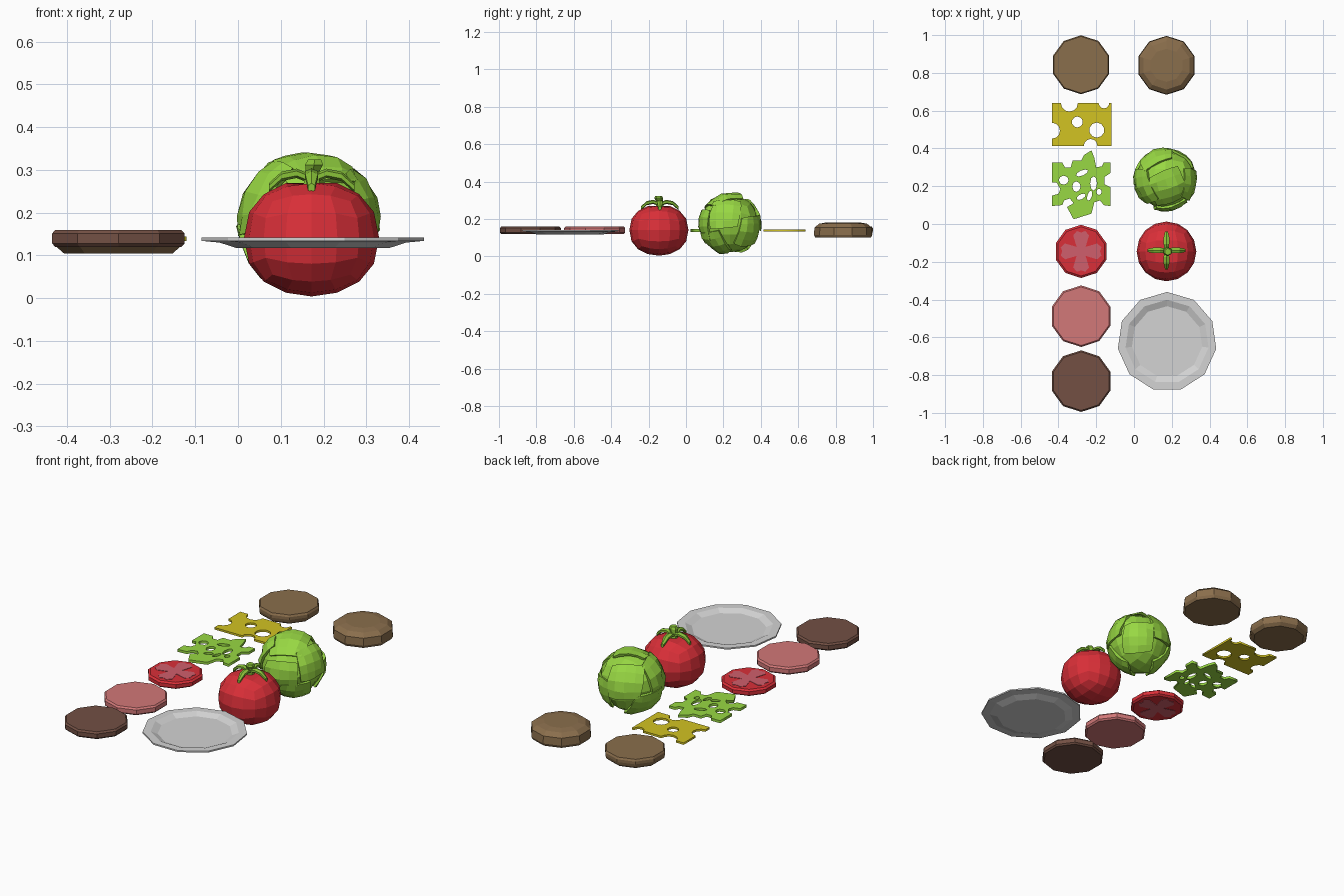
import bpy, bmesh, math, random
from mathutils import Vector

random.seed(4)
cube = bpy.data.objects.get("Cube")
if cube:
    bpy.data.objects.remove(cube, do_unlink=True)


def material(name, hex_code):
    channels = [int(hex_code[i:i + 2], 16) / 255 for i in (0, 2, 4)]
    linear = [((c + 0.055) / 1.055) ** 2.4 if c > 0.04 else c / 12.92 for c in channels]
    mat = bpy.data.materials.new(name)
    mat.use_nodes = True
    mat.diffuse_color = (*linear, 1)
    mat.node_tree.nodes["Principled BSDF"].inputs["Base Color"].default_value = (*linear, 1)
    return mat


BUN = material("bread brown", "8A6E4C")
PATTY = material("grilled meat brown", "735044")
HAM = material("ham pink", "D27878")
CHEESE = material("cheese yellow", "D2C322")
LEAF = material("leaf green", "98D843")
STEM = material("stem green", "88C238")
RED = material("tomato red", "DA2F38")
FLESH = material("tomato flesh pink", "D05F6C")
WHITE = material("plate grey", "D3D3D3")


def finish(bm, name, mat, location):
    bmesh.ops.recalc_face_normals(bm, faces=bm.faces)
    mesh = bpy.data.meshes.new(name)
    bm.to_mesh(mesh)
    bm.free()
    mesh.materials.append(mat)
    obj = bpy.data.objects.new(name, mesh)
    obj.location = location
    bpy.context.collection.objects.link(obj)
    return obj


def loft(bm, rings):
    """Skin a list of equal point rings and cap both ends."""
    loops = [[bm.verts.new(p) for p in ring] for ring in rings]
    n = len(loops[0])
    for a, b in zip(loops, loops[1:]):
        for i in range(n):
            j = (i + 1) % n
            bm.faces.new((a[i], a[j], b[j], b[i]))
    bm.faces.new(loops[0])
    bm.faces.new(loops[-1])


def circle(r, n, z=0.0, start=math.pi / 2):
    return [Vector((r * math.cos(start + i * math.tau / n),
                    r * math.sin(start + i * math.tau / n), z)) for i in range(n)]


def lathe(name, mat, x, y, profile, sides=10):
    bm = bmesh.new()
    loft(bm, [circle(r, sides, z) for r, z in profile])
    return finish(bm, name, mat, (x, y, 0))


def slab(name, mat, location, outlines, thickness):
    """Flat sheet; the first outline is the border, the others are holes."""
    curve = bpy.data.curves.new(name, "CURVE")
    curve.dimensions = "2D"
    curve.fill_mode = "BOTH"
    curve.extrude = thickness / 2
    for outline in outlines:
        spline = curve.splines.new("POLY")
        spline.points.add(len(outline) - 1)
        for point, p in zip(spline.points, outline):
            point.co = (p[0], p[1], 0, 1)
        spline.use_cyclic_u = True
    temp = bpy.data.objects.new(name + "_outline", curve)
    bpy.context.collection.objects.link(temp)
    graph = bpy.context.evaluated_depsgraph_get()
    mesh = bpy.data.meshes.new_from_object(temp.evaluated_get(graph))
    bm = bmesh.new()
    bm.from_mesh(mesh)
    bpy.data.objects.remove(temp, do_unlink=True)
    bpy.data.meshes.remove(mesh)
    bmesh.ops.remove_doubles(bm, verts=bm.verts, dist=1e-5)
    return finish(bm, name, mat, location)


def ellipse(x, y, rx, ry, n=8, turn=0.0):
    c, s = math.cos(turn), math.sin(turn)
    return [(x + p.x * rx * c - p.y * ry * s, y + p.x * rx * s + p.y * ry * c)
            for p in circle(1, n)]


def quad_sphere(bm, cuts=3):
    bmesh.ops.create_cube(bm, size=2)
    bmesh.ops.subdivide_edges(bm, edges=bm.edges[:], cuts=cuts, use_grid_fill=True)
    for v in bm.verts:
        v.co = Vector([math.tan(c * math.pi / 4) for c in v.co]).normalized()


# Round slices and buns
SLICE = [(.155, .12), (.163, .128), (.163, .151), (.155, .16)]
lathe("meat_patty", PATTY, -.28, -.832, SLICE)
lathe("ham_slice", HAM, -.28, -.488, SLICE)
lathe("bottom_bun", BUN, -.28, .843,
      [(.134, .105), (.152, .12), (.156, .135), (.156, .15), (.15, .16)])
lathe("top_bun", BUN, .172, .84,
      [(.148, .1), (.156, .115), (.153, .155), (.128, .175), (.088, .182)])

# Plate with a raised rim
lathe("plate", WHITE, .175, -.623,
      [(.18, .117), (.22, .13), (.263, .134), (.263, .142),
       (.222, .142), (.188, .127)], sides=11)

# Tomato slice with a flared cross of flesh on both faces
lathe("tomato_slice", RED, -.28, -.145,
      [(.13, .122), (.141, .13), (.141, .15), (.13, .158)])
arm = [(.024, .024), (.042, .085), (.022, .108), (0, .1), (-.022, .108), (-.042, .085)]
cross = []
for k in range(4):
    c, s = math.cos(k * math.pi / 2), math.sin(k * math.pi / 2)
    cross += [(x * c - y * s, x * s + y * c) for x, y in arm]
for side, z in (("upper", .158), ("lower", .122)):
    slab(side + "_tomato_flesh", FLESH, (-.28, -.145, z), [cross], .004)

# Cheese slice: rectangle with bites along its edges, plus round holes
W, H = .157, .113
edges = [((-W, H), (W, H), [(.092, .045), (.275, .028)]),
         ((W, H), (W, -H), []),
         ((W, -H), (-W, -H), [(.11, .036)]),
         ((-W, -H), (-W, H), [(.08, .042)])]
border = []
for start, end, bites in edges:
    a, b = Vector(start), Vector(end)
    along = (b - a).normalized()
    inward = Vector((along.y, -along.x))
    border.append(a)
    for distance, r in bites:
        for i in range(7):
            t = math.pi * i / 6
            border.append(a + along * (distance - r * math.cos(t)) + inward * r * math.sin(t))
slab("cheese_slice", CHEESE, (-.277, .527, .139),
     [border, ellipse(-.023, .013, .029, .029, 10), ellipse(.08, -.03, .04, .04, 10)], .011)

# Ragged lettuce leaf
ragged = [(-.155, .115), (-.1, .115), (-.085, .09), (-.055, .09), (-.045, .125), (0, .125),
          (.015, .155), (.055, .18), (.07, .14), (.08, .09), (.11, .095), (.12, .115),
          (.155, .115), (.155, .06), (.125, .04), (.125, 0), (.155, -.015), (.155, -.115),
          (.12, -.11), (.1, -.085), (.07, -.095), (.055, -.155), (-.04, -.185),
          (-.075, -.12), (-.04, -.1), (-.06, -.075), (-.09, -.085), (-.1, -.11),
          (-.155, -.115), (-.155, -.06), (-.12, -.05), (-.11, -.025), (-.13, .01), (-.155, .01)]
gaps = [ellipse(-.092, .022, .026, .024), ellipse(-.025, -.012, .022, .028),
        ellipse(.066, .005, .018, .038), ellipse(0, -.066, .026, .013, turn=.5),
        ellipse(.045, -.06, .012, .028, turn=-.3), ellipse(.005, .06, .034, .014, turn=.4),
        ellipse(.095, -.04, .014, .016)]
slab("lettuce_leaf", LEAF, (-.28, .21, .139), [ragged] + gaps, .014)

# Whole tomato, boxy below and dimpled on top
bm = bmesh.new()
quad_sphere(bm)
for v in bm.verts:
    x, y, z = v.co
    dimple = .014 if z > .99 else 0
    v.co = (x * .158, y * .158, math.copysign(abs(z) ** .85, z) * .137 - dimple)
finish(bm, "tomato", RED, (.172, -.145, .141))

# Tomato stalk: four drooping sepals and a short bent stem
bm = bmesh.new()
for k in range(4):
    a = k * math.pi / 2
    out, side = Vector((math.cos(a), math.sin(a), 0)), Vector((-math.sin(a), math.cos(a), 0))
    rings = []
    for r, z, w in [(0, .278, .015), (.035, .292, .017), (.07, .285, .017), (.1, .258, .009)]:
        centre = out * r + Vector((0, 0, z))
        rings.append([centre + side * p.x * w + Vector((0, 0, p.y * .011)) for p in circle(1, 6)])
    loft(bm, rings)
loft(bm, [[p + Vector((shift, -shift, 0)) for p in circle(r, 6, z)]
          for r, z, shift in [(.022, .265, 0), (.018, .295, .002), (.024, .312, .006), (.018, .324, .007)]])
finish(bm, "tomato_stalk", STEM, (.172, -.14, 0))

# Lettuce head: uneven core wrapped in curved outer leaves
bm = bmesh.new()
quad_sphere(bm)
for v in bm.verts:
    v.co *= random.uniform(.15, .163)
wraps = [(.1, -.3, 1), (-1, -.3, .5), (1, -.2, .4), (.2, -1, -.1), (-.4, 1, .4),
         (.7, .8, -.3), (-.8, .3, -.6), (.5, -.6, -.8)]
for direction in wraps:
    axis = Vector(direction).normalized()
    turn = axis.to_track_quat("Z", "Y")
    size, N = random.uniform(.55, .7), 4
    layers = []
    for depth in (0, .014):
        grid = {}
        for i in range(N + 1):
            for j in range(N + 1):
                u, w = 2 * i / N - 1, 2 * j / N - 1
                p = turn @ Vector((u * size, w * size, 1 - .1 * u * w)).normalized()
                p *= .168 + random.uniform(-.005, .005) - depth
                grid[i, j] = bm.verts.new(p)
        layers.append(grid)
    top, under = layers
    for g in layers:
        for i in range(N):
            for j in range(N):
                bm.faces.new((g[i, j], g[i + 1, j], g[i + 1, j + 1], g[i, j + 1]))
    rim = ([(i, 0) for i in range(N)] + [(N, j) for j in range(N)]
           + [(i, N) for i in range(N, 0, -1)] + [(0, j) for j in range(N, 0, -1)])
    for a, b in zip(rim, rim[1:] + rim[:1]):
        bm.faces.new((top[a], top[b], under[b], under[a]))
finish(bm, "lettuce_head", LEAF, (.166, .235, .175))
